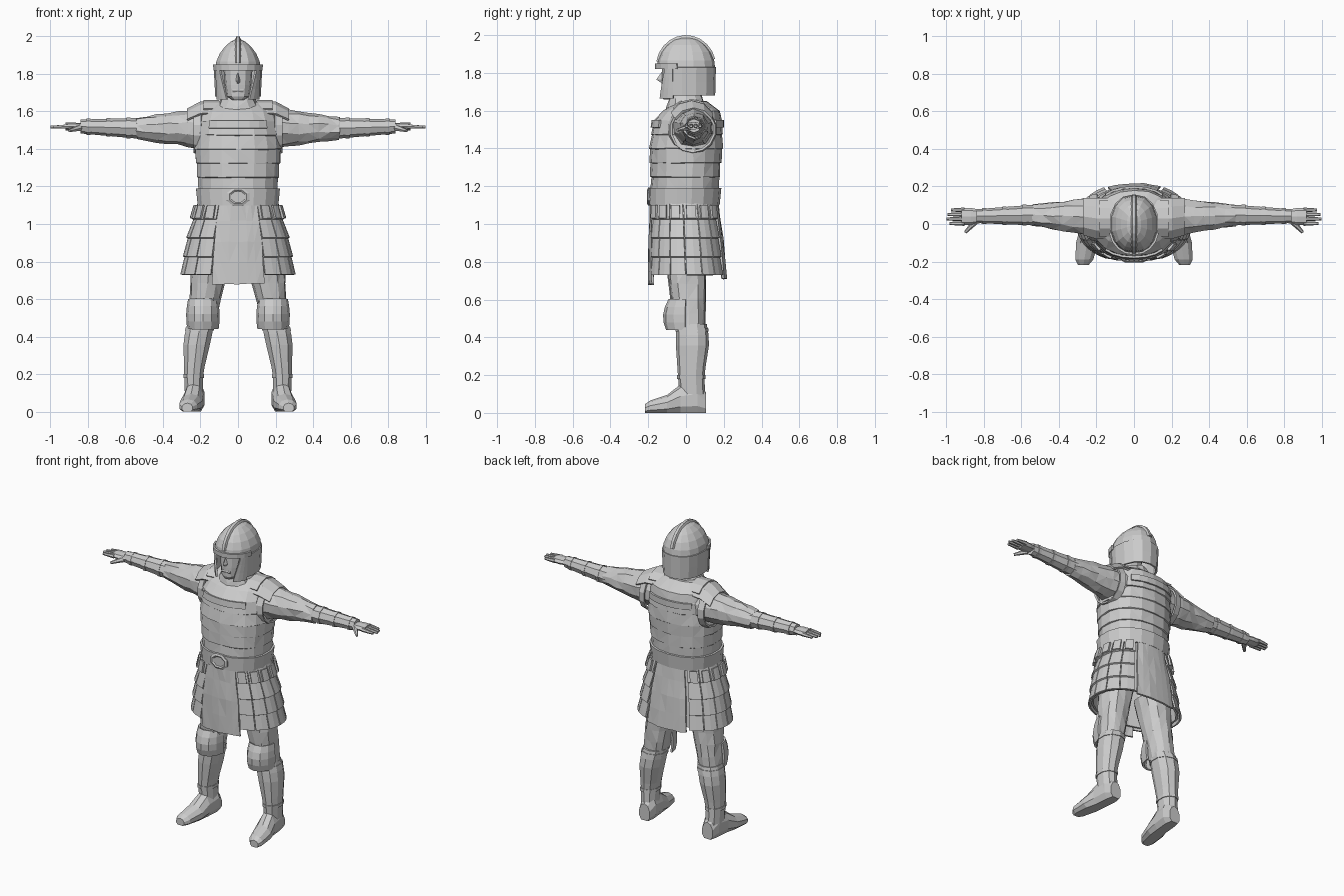
import bpy, bmesh, math, random
from mathutils import Vector

random.seed(4)
if "Cube" in bpy.data.objects:
    bpy.data.objects.remove(bpy.data.objects["Cube"], do_unlink=True)

grey = bpy.data.materials.new("plain_grey")
grey.use_nodes = True
grey.diffuse_color = (.6, .6, .6, 1)
grey.node_tree.nodes["Principled BSDF"].inputs["Base Color"].default_value = grey.diffuse_color

PLATE = .012
SIDES = {"left": 1, "right": -1}


def skin(name, rings, side=1, closed=True, caps=True, thick=0, jitter=0):
    """Bridge a list of point rings into one flat-shaded object."""
    bm = bmesh.new()
    rows = [[bm.verts.new((side * x, y, z)) for x, y, z in ring] for ring in rings]
    count = len(rows[0])
    for lower, upper in zip(rows, rows[1:]):
        for i in range(count if closed else count - 1):
            j = (i + 1) % count
            bm.faces.new((lower[i], lower[j], upper[j], upper[i]))
    if closed and caps:
        bm.faces.new(rows[0])
        bm.faces.new(rows[-1])
    if jitter:
        for vert in bm.verts:
            vert.co += Vector([random.uniform(-jitter, jitter) for axis in "xyz"])
        bmesh.ops.triangulate(bm, faces=bm.faces[:])
    bmesh.ops.recalc_face_normals(bm, faces=bm.faces[:])
    mesh = bpy.data.meshes.new(name)
    bm.to_mesh(mesh)
    bm.free()
    mesh.materials.append(grey)
    obj = bpy.data.objects.new(name, mesh)
    bpy.context.collection.objects.link(obj)
    if thick:
        solid = obj.modifiers.new("thickness", 'SOLIDIFY')
        solid.thickness, solid.offset = thick, 0


def spread(start, end, count):
    return [start + (end - start) * i / (count - 1) for i in range(count)]


def taper(start, end, count):
    """Evenly spaced rows between two end rows."""
    return list(zip(*[spread(a, b, count) for a, b in zip(start, end)]))


def angles(count, arc):
    if arc:
        return [math.radians(a) for a in spread(*arc, count + 1)]
    return [math.tau * i / count for i in range(count)]


def squared(value, power=.9):
    return math.copysign(abs(value) ** power, value)


def level_ring(row, count, arc=None):
    """Horizontal ring from height, two radii and centre; angle zero is the front."""
    z, rx, ry, cy, cx = (*row, 0, 0)[:5]
    return [(cx + rx * squared(math.sin(a)), cy - ry * squared(math.cos(a)), z)
            for a in angles(count, arc)]


def column(name, rows, count=12, arc=None, **options):
    skin(name, [level_ring(row, count, arc) for row in rows], closed=not arc, **options)


def limb(name, rows, count=10, arc=None, flat=1, **options):
    """Loft along x from position, radius and centre; angle zero is up."""
    rings = [[(x, cy + r * math.sin(a), cz + r * flat * math.cos(a)) for a in angles(count, arc)]
             for x, r, cy, cz in rows]
    skin(name, rings, closed=not arc, **options)


def rod(name, start, end, thick_end, thin_end, **options):
    start, end = Vector(start), Vector(end)
    along = (end - start).normalized()
    across = along.cross(Vector((0, 0, 1))).normalized()
    rise = along.cross(across)
    skin(name, [[centre + radius * (across * math.cos(a) + rise * math.sin(a)) for a in angles(6, None)]
                for centre, radius in ((start, thick_end), (end, thin_end))], **options)


def sample(table, z, grow=0):
    """Row of a table, listed from low to high, at height z."""
    for low, high in zip(table, table[1:]):
        if z <= high[0]:
            break
    t = (z - low[0]) / (high[0] - low[0])
    height, rx, ry, *centre = [a + (b - a) * t for a, b in zip(low, high)]
    return (height, rx + grow, ry + grow, *centre)


def hug(table, low, high, grow, count=2):
    return [sample(table, z, grow) for z in spread(low, high, count)]


def steps(table, low, high, count, ledge):
    """Overlapping bands, each standing out at its lower edge."""
    levels, rows = spread(low, high, count + 1), []
    for a, b in zip(levels, levels[1:]):
        rows += [sample(table, a, ledge), sample(table, b - ledge / 2)]
    return rows


# Cuirass with stepped bands and trims
BODY = [(1.1, .2, .17, -.01), (1.4, .23, .19, 0), (1.55, .22, .18, .01),
        (1.6, .2, .15, .03), (1.65, .13, .08, .03)]
column("cuirass", steps(BODY, 1.1, 1.55, 6, .006) + BODY[2:], 18, jitter=.002)
for name, middle in {"chest_trim": 0, "upper_back_trim": 180}.items():
    column(name, hug(BODY, 1.51, 1.55, .006), 6, (middle - 40, middle + 40), thick=PLATE)

# Neck cloth
column("neck_scarf", taper((1.58, .14, .12), (1.7, .07, .08), 4), jitter=.005)

# Belt and buckle
column("belt", hug(BODY, 1.1, 1.19, PLATE), 18, caps=False, thick=PLATE)
skin("belt_buckle", [[(r * math.sin(a), y, 1.145 + r * .8 * math.cos(a))
                      for a in [b + math.pi / 8 for b in angles(8, None)]]
                     for y, r in ((-.17, .065), (-.2, .065), (-.206, .05), (-.2, .04))])

# Skirt cloth, long front and back panels
SKIRT = [(.68, .3, .2, .01), (.9, .27, .19, 0), (1.14, .2, .17, -.01)]
column("skirt_cloth", hug(SKIRT, .74, 1.14, -.01, 4), 20, caps=False, thick=PLATE)
for name, bottom, middle in (("front_panel", .68, 0), ("back_panel", .71, 180)):
    column(name, hug(SKIRT, bottom, 1.13, .004, 5), 6, (middle - 25, middle + 25),
           thick=PLATE, jitter=.003)

# Stepped skirt strips with raised tabs
for label, side in SIDES.items():
    for k in range(6):
        start = 26 + 21 * k
        column(f"{label}_skirt_strip_{k + 1}", steps(SKIRT, .73, 1.13, 4, .009), 2,
               (start, start + 20), side=side, thick=PLATE)
        column(f"{label}_strip_tab_{k + 1}", hug(SKIRT, 1.03, 1.1, .02), 2,
               (start + 3, start + 16), side=side, thick=PLATE)

# Face
column("face", [(1.66, .03, .04, -.08), (1.68, .06, .07, -.06), (1.74, .07, .08, -.05),
                (1.86, .08, .085, -.04)])
skin("nose", [[(-w, -.11, z), (0, y, z), (w, -.11, z)]
              for z, y, w in ((1.81, -.125, .01), (1.765, -.157, .018), (1.75, -.135, .015))])
rod("lips", (-.03, -.122, 1.71), (.03, -.122, 1.71), .009, .009)

# Helmet dome as a pointed half ellipsoid, with neck guard and brow rim
arch = [math.radians(a) for a in spread(0, 80, 6)]
column("helmet_dome", [(1.82 + .17 * math.sin(a), .125 * math.cos(a) ** 1.4, .155 * math.cos(a))
                       for a in arch], 14)
WALL = [(1.66, .115, .148), (1.85, .125, .153)]
column("helmet_neck_guard", hug(WALL, 1.68, 1.83, 0, 3), 10, (60, 300), thick=PLATE)
column("helmet_brow_rim", hug(WALL, 1.82, 1.85, .006), 8, (-75, 75), thick=PLATE)

# Cheek guards widening toward the chin
for label, side in SIDES.items():
    skin(label + "_cheek_guard",
         [level_ring(sample(WALL, z, .002), 3, (opening, 66))
          for z, opening in taper((1.665, 27), (1.83, 48), 4)], side, closed=False, thick=PLATE)

# Crest ridge over the dome
skin("helmet_crest", [[(w, .16 * r * math.sin(a), 1.83 + .17 * r * math.cos(a))
                       for w, r in ((-.018, .88), (-.009, 1), (.009, 1), (.018, .88))]
                      for a in angles(10, (-80, 75))])

for label, side in SIDES.items():
    # Sleeve, armhole rim and shoulder plates
    limb(label + "_sleeve", taper((.16, .113, .035, 1.51), (.54, .058, .047, 1.51), 8),
         side=side, jitter=.005)
    limb(label + "_armhole_rim", taper((.195, .125, .033, 1.5), (.235, .116, .035, 1.5), 2), 14,
         side=side, caps=False, thick=PLATE)
    limb(label + "_shoulder_plate", [(.12, .122, .03, 1.53), (.2, .122, .03, 1.525),
                                     (.27, .11, .04, 1.5)], 4, (-60, 60), side=side, thick=PLATE)
    limb(label + "_shoulder_strap", taper((.1, .12, .03, 1.535), (.185, .125, .03, 1.53), 2), 4,
         (-50, 50), side=side, thick=PLATE)

    # Forearm guard with raised straps
    guard = taper((.52, .056, .048, 1.51), (.84, .037, .042, 1.52), 7)
    limb(label + "_forearm_guard", guard, 8, side=side)
    for k, (x, r, cy, cz) in enumerate(guard[1::2]):
        limb(f"{label}_forearm_strap_{k + 1}", [(x + e, r + .003, cy, cz) for e in (0, .02)], 8, side=side)

    # Hand
    limb(label + "_palm", [(.82, .035, .04, 1.52), (.87, .046, .04, 1.52), (.92, .045, .04, 1.52)],
         8, flat=.45, side=side)
    for k, tip in enumerate((.985, 1, .995, .975)):
        y = .003 + .024 * k
        rod(f"{label}_finger_{k + 1}", (.905, y, 1.52), (tip, y, 1.517), .013, .008, side=side)
    rod(label + "_thumb", (.845, .015, 1.513), (.9, -.045, 1.497), .018, .008, side=side)

    # Leg, greave and knee guard
    column(label + "_thigh", taper((.45, .07, .08, .02, .2), (.84, .105, .11, 0, .14), 6),
           side=side, jitter=.004)
    SHIN = [(.07, .05, .068, .035, .235), (.2, .052, .07, .027, .237), (.38, .077, .09, .035, .218),
            (.47, .075, .08, .03, .198)]
    column(label + "_greave", hug(SHIN, .07, .47, 0, 8), 10, side=side)
    column(label + "_ankle_band", hug(SHIN, .18, .2, .005), 10, side=side)
    column(label + "_greave_rim", hug(SHIN, .43, .45, .004), 10, side=side)
    column(label + "_knee_guard", [(z, .07 + .014 * bulge, .088 + .038 * bulge, .01, .187)
                                   for z, bulge in zip(spread(.44, .6, 5), map(math.sin, spread(.6, 2.9, 5)))],
           6, (-85, 85), side=side, thick=PLATE)

    # Boot with flattened sole, from toe to heel
    skin(label + "_boot", [[(cx + w * math.sin(a), y, h * max(0, .4 + .6 * math.cos(a)))
                            for a in angles(10, None)]
                           for y, cx, w, h in ((-.218, .27, .03, .045), (-.19, .265, .05, .065),
                                               (-.1, .25, .062, .095), (-.03, .238, .055, .15),
                                               (.06, .23, .055, .17), (.105, .23, .04, .11))], side)
